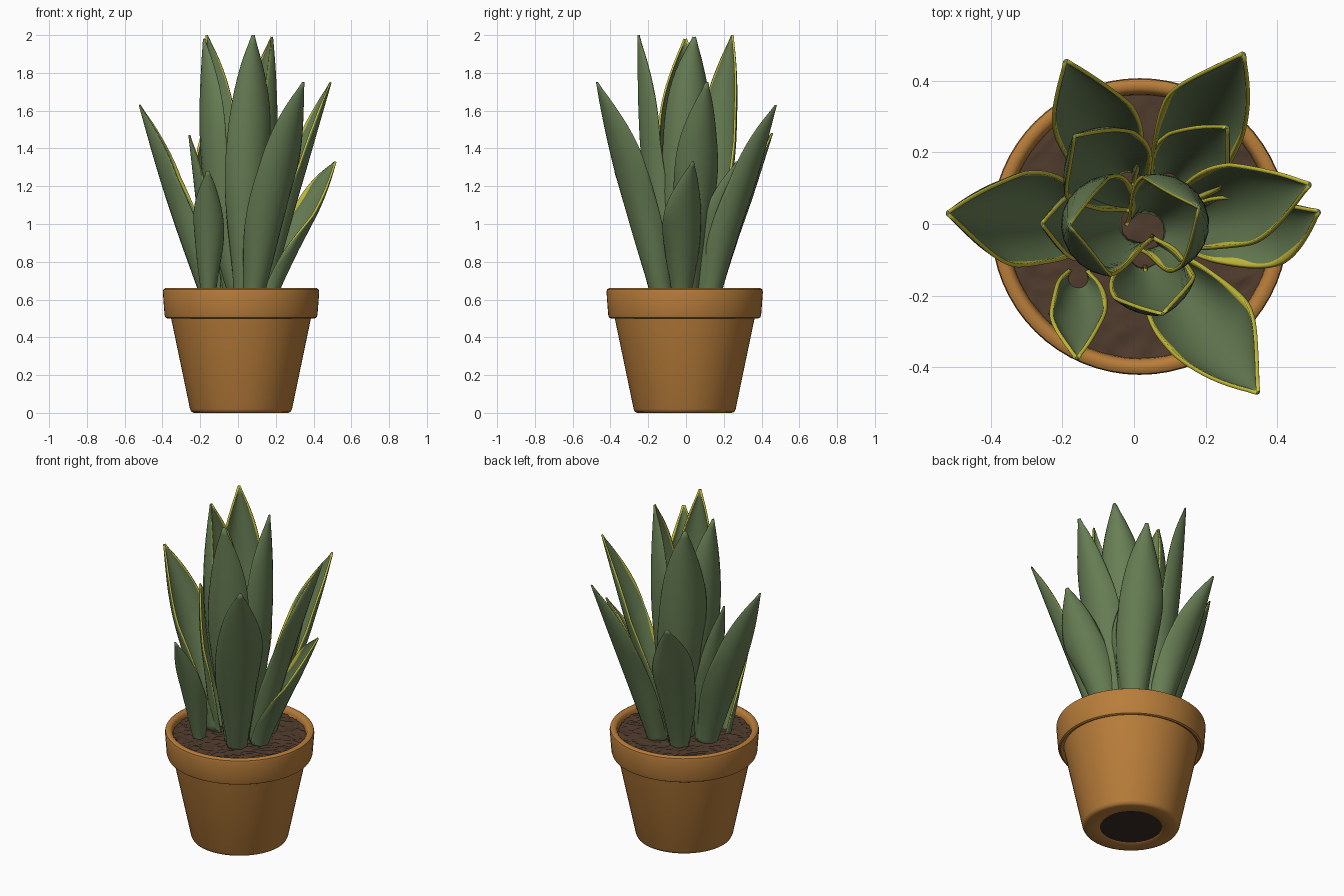
import bpy, bmesh, math, random
from mathutils import Vector

random.seed(4)
if "Cube" in bpy.data.objects:
    bpy.data.objects.remove(bpy.data.objects["Cube"])

POT = Vector((0.016, -0.007, 0))


def material(name, r, g, b):
    m = bpy.data.materials.new(name)
    m.use_nodes = True
    colour = (r, g, b, 1)
    m.diffuse_color = colour
    bsdf = m.node_tree.nodes["Principled BSDF"]
    bsdf.inputs["Base Color"].default_value = colour
    bsdf.inputs["Roughness"].default_value = 0.8
    return m


terracotta = material("terracotta", 0.48, 0.205, 0.042)
soil_brown = material("soil brown", 0.08, 0.044, 0.026)
hole_dark = material("drain dark", 0.042, 0.027, 0.02)
leaf_green = material("leaf green", 0.138, 0.21, 0.09)
edge_yellow = material("leaf edge yellow", 0.58, 0.52, 0.042)


def make_object(name, bm, mats, angle=40):
    mesh = bpy.data.meshes.new(name)
    bm.to_mesh(mesh)
    bm.free()
    for m in mats:
        mesh.materials.append(m)
    obj = bpy.data.objects.new(name, mesh)
    bpy.context.collection.objects.link(obj)
    bpy.ops.object.select_all(action="DESELECT")
    obj.select_set(True)
    bpy.context.view_layer.objects.active = obj
    bpy.ops.object.shade_smooth_by_angle(angle=math.radians(angle))
    return obj


def lathe(name, profile, mat, steps=64):
    bm = bmesh.new()
    verts = [bm.verts.new((r, 0, z)) for r, z in profile]
    edges = [bm.edges.new(pair) for pair in zip(verts, verts[1:])]
    bmesh.ops.spin(bm, geom=verts + edges, cent=(0, 0, 0), axis=(0, 0, 1),
                   angle=math.tau, steps=steps)
    bmesh.ops.remove_doubles(bm, verts=bm.verts, dist=0.0005)
    bmesh.ops.recalc_face_normals(bm, faces=bm.faces)
    obj = make_object(name, bm, [mat])
    obj.location = POT
    return obj


# Pot with a thick rim and an open drain recess underneath
lathe("pot", [(0.17, 0.03), (0.17, 0.006), (0.18, 0), (0.25, 0), (0.263, 0.006),
              (0.27, 0.02), (0.372, 0.51), (0.39, 0.5), (0.4, 0.505),
              (0.405, 0.52), (0.414, 0.64), (0.411, 0.654), (0.4, 0.661),
              (0.384, 0.66), (0.375, 0.652), (0.37, 0.64), (0.362, 0.58)], terracotta)

# Dark disc closing the drain recess
bm = bmesh.new()
bmesh.ops.create_circle(bm, cap_ends=True, segments=48, radius=0.172)
bmesh.ops.reverse_faces(bm, faces=bm.faces)
make_object("drain_hole", bm, [hole_dark]).location = POT + Vector((0, 0, 0.005))

# Lumpy soil: a square grid mapped onto a disc
bm = bmesh.new()
bmesh.ops.create_grid(bm, x_segments=36, y_segments=36, size=0.372)
for v in bm.verts:
    x, y = v.co.x / 0.372, v.co.y / 0.372
    v.co.x = 0.372 * x * math.sqrt(1 - y * y / 2)
    v.co.y = 0.372 * y * math.sqrt(1 - x * x / 2)
    v.co.z = random.uniform(-0.007, 0.007)
make_object("soil", bm, [soil_brown], 60).location = POT + Vector((0, 0, 0.624))


def leaf(name, base, tip, width, power=1.0, bulge=0.0, edge=0.06, turn=0.0,
         cup=60, shoulder=1.8):
    """Cupped pointed blade: rolled foot, widest above the middle, hollow side inward."""
    rows, cols = 30, 10
    start, end = Vector((*base, 0.6)), Vector(tip)
    out = Vector((end.x - start.x, end.y - start.y, 0)).normalized()
    phase = random.uniform(0, math.tau)

    def path(t):
        flat = start.lerp(end, t ** power) + out * bulge * math.sin(math.pi * t)
        return Vector((flat.x, flat.y, start.z + (end.z - start.z) * t))

    bm = bmesh.new()
    grid = []
    for j in range(rows + 1):
        t = j / rows
        centre = path(t)
        tangent = (path(min(t + 0.02, 1)) - path(max(t - 0.02, 0))).normalized()
        inward = -(out - tangent * out.dot(tangent)).normalized()
        side = tangent.cross(inward)
        # turn of the blade about its own length
        a = turn * t
        side, inward = (side * math.cos(a) + inward * math.sin(a),
                        inward * math.cos(a) - side * math.sin(a))
        if t < 0.58:
            w = 0.42 + 0.58 * math.sin(math.pi / 2 * t / 0.58) ** 1.3
        else:
            w = 1 - ((t - 0.58) / 0.42) ** shoulder
        w = max(width / 2 * w, 0.004)
        theta = math.radians(140 + (cup - 140) * min(t / 0.6, 1) ** 0.7)
        radius = w / math.sin(min(theta, math.pi / 2))
        # uneven painted margin on both sides
        band = edge * (1 + 0.5 * math.sin(17 * t + phase))
        inner = [-1 + band + (2 - 2 * band) * i / cols for i in range(cols + 1)]
        line = []
        for s in [-1] + inner + [1]:
            ripple = 1 + 0.06 * s * math.sin(9 * t + phase)
            p = (centre + side * radius * math.sin(s * theta) * ripple
                 + inward * radius * (1 - math.cos(s * theta)))
            line.append(bm.verts.new(p))
        grid.append(line)
    for low, high in zip(grid, grid[1:]):
        for i in range(cols + 2):
            f = bm.faces.new((low[i], low[i + 1], high[i + 1], high[i]))
            f.material_index = 1 if i in (0, cols + 1) else 0
    # the outer shell uses the two last slots, so the margin shows inside and on the rim
    obj = make_object(name, bm, [leaf_green, edge_yellow, leaf_green, leaf_green], 60)
    solid = obj.modifiers.new("thickness", "SOLIDIFY")
    solid.thickness = 0.011
    solid.offset = 0
    solid.material_offset = 2


# Tall inner leaves, the side pair wrapping around the middle
leaf("tall_left_leaf", (-0.035, 0.0), (-0.18, -0.005, 1.98), 0.27, 0.75, 0.065,
     cup=88, shoulder=2.3)
leaf("tall_right_leaf", (0.08, 0.0), (0.18, 0.045, 1.99), 0.27, 0.75, 0.05,
     cup=85, shoulder=2.3)
leaf("tall_front_leaf", (0.04, -0.12), (0.08, -0.25, 2.0), 0.23, 0.8, 0.03, shoulder=2.1)
leaf("tall_back_leaf", (-0.05, 0.13), (-0.165, 0.245, 2.0), 0.26, 0.8, 0.02, shoulder=2.1)

# Leaning outer leaves
leaf("outer_left_leaf", (-0.19, 0.005), (-0.52, 0.03, 1.63), 0.26, 1.05, 0.02, cup=72)
leaf("outer_front_leaf", (0.11, -0.165), (0.345, -0.47, 1.75), 0.25, 1.0, edge=0.08)
leaf("outer_right_leaf", (0.17, 0.02), (0.49, 0.11, 1.75), 0.23, 1.1, edge=0.09)
leaf("outer_back_right_leaf", (0.13, 0.165), (0.305, 0.475, 1.63), 0.24, 1.05, edge=0.08)
leaf("outer_back_left_leaf", (-0.065, 0.17), (-0.19, 0.455, 1.48), 0.23, 1.1)

# Short filler leaves
leaf("short_right_leaf", (0.2, -0.015), (0.515, 0.035, 1.33), 0.22, 1.2, 0.02,
     edge=0.13, turn=-0.6)
leaf("short_front_leaf", (-0.155, -0.18), (-0.16, -0.375, 1.28), 0.15, 1.1, cup=65)
leaf("short_left_leaf", (-0.16, 0.0), (-0.257, 0.0, 1.47), 0.2, 1.0)
leaf("short_back_leaf", (0.12, 0.13), (0.26, 0.27, 1.33), 0.21, 1.0, 0.01)
